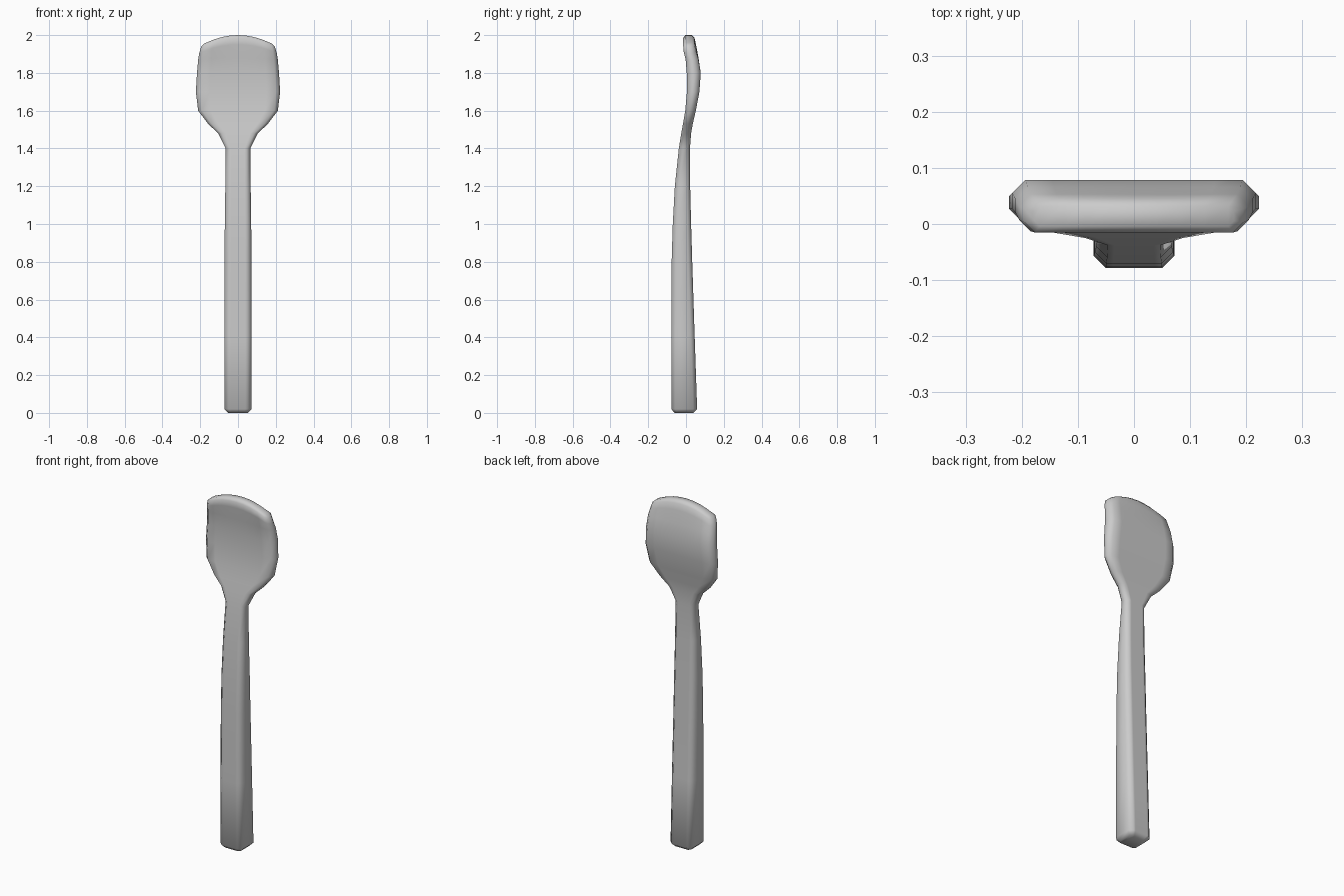
import bpy, bmesh, math

if "Cube" in bpy.data.objects:
    bpy.data.objects.remove(bpy.data.objects["Cube"])

# Rings along the utensil: z, half width, front y, back y, chamfer, drop of z at the sides
RINGS = [
    (0.0, 0.052, -0.060, 0.040, 0.012, 0),
    (0.02, 0.072, -0.078, 0.059, 0.021, 0),
    (0.40, 0.072, -0.078, 0.046, 0.021, 0),
    (0.80, 0.071, -0.076, 0.033, 0.021, 0),
    (1.00, 0.070, -0.070, 0.027, 0.020, 0),
    (1.20, 0.067, -0.059, 0.022, 0.019, 0),
    (1.40, 0.065, -0.038, 0.021, 0.018, 0),
    (1.48, 0.105, -0.025, 0.027, 0.018, 0),
    (1.53, 0.158, -0.016, 0.036, 0.018, 0),
    (1.60, 0.211, -0.004, 0.052, 0.020, 0),
    (1.70, 0.223, 0.005, 0.071, 0.022, 0),
    (1.80, 0.217, 0.004, 0.078, 0.023, 0),
    (1.88, 0.211, -0.002, 0.066, 0.022, 0.01),
    (1.95, 0.205, -0.013, 0.053, 0.021, 0.045),
    (1.985, 0.195, -0.015, 0.045, 0.018, 0.045),
    (2.0, 0.178, -0.004, 0.032, 0.010, 0.045),
]
COLS = 9


def ring_points(z, w, f, b, c, drop):
    xs = [(w - c) * (2 * i / (COLS - 1) - 1) for i in range(COLS)]
    xy = [(x, f) for x in xs] + [(w, f + c), (w, b - c)]
    xy += [(x, b) for x in reversed(xs)] + [(-w, b - c), (-w, f + c)]
    return [(x, y, z - drop * (x / w) ** 2) for x, y in xy]


# Skin the rings with quads
bm = bmesh.new()
rings = [[bm.verts.new(p) for p in ring_points(*r)] for r in RINGS]
n = len(rings[0])
for lo, hi in zip(rings, rings[1:]):
    for i in range(n):
        j = (i + 1) % n
        bm.faces.new((lo[i], lo[j], hi[j], hi[i]))

# Strip caps on both ends
for r in (rings[0], rings[-1]):
    back = r[COLS + 2:2 * COLS + 2][::-1]
    for i in range(COLS - 1):
        bm.faces.new((r[i], r[i + 1], back[i + 1], back[i]))
    bm.faces.new((r[COLS - 1], r[COLS], r[COLS + 1], back[-1]))
    bm.faces.new((r[-1], r[0], back[0], r[-2]))
bmesh.ops.recalc_face_normals(bm, faces=bm.faces)

mesh = bpy.data.meshes.new("spatula")
bm.to_mesh(mesh)
bm.free()
spatula = bpy.data.objects.new("spatula", mesh)
bpy.context.collection.objects.link(spatula)
bpy.context.view_layer.objects.active = spatula
spatula.select_set(True)
bpy.ops.object.shade_smooth_by_angle(angle=math.radians(60))
